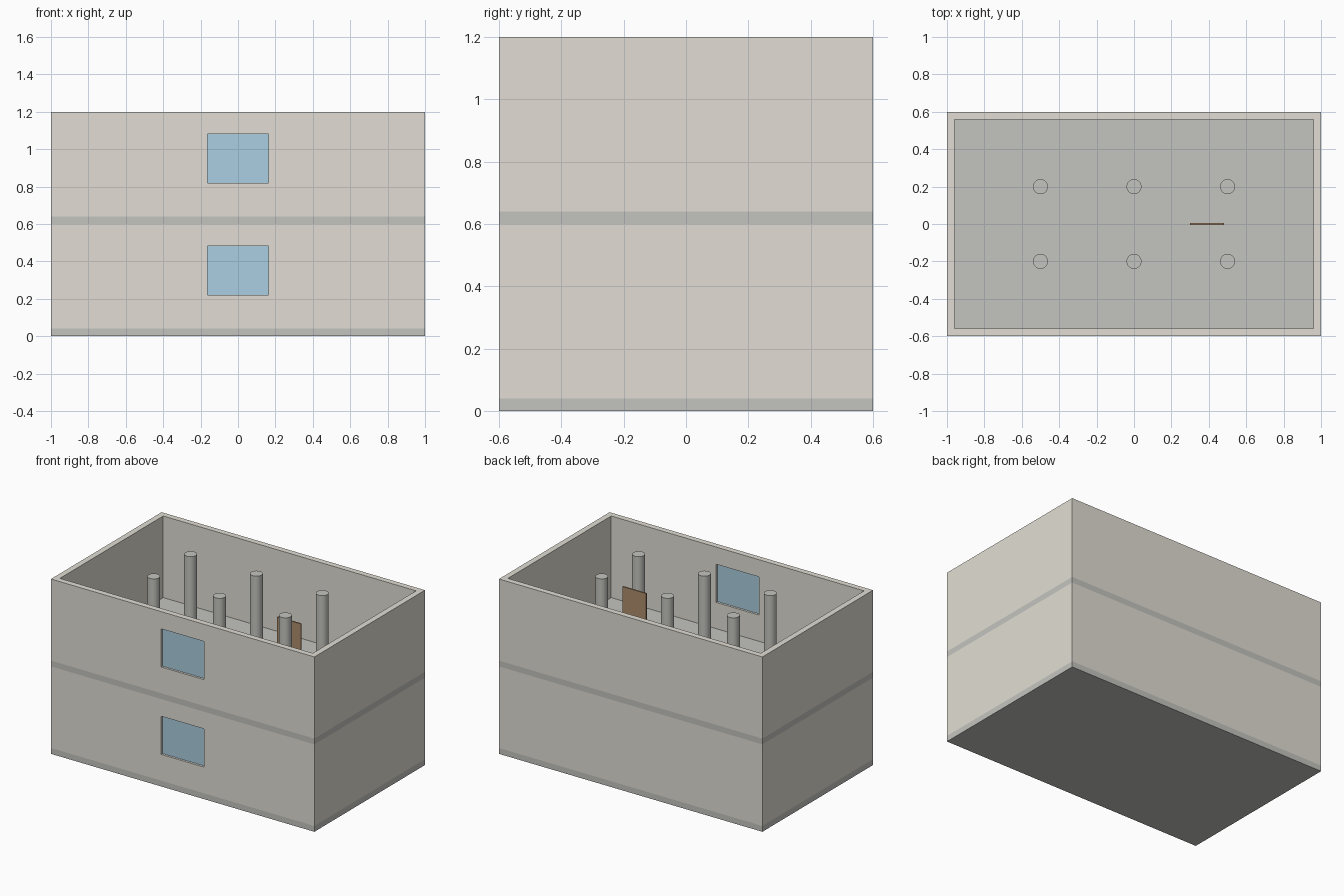
import bpy

if "Cube" in bpy.data.objects:
    bpy.data.objects.remove(bpy.data.objects["Cube"])

W, D = 2.0, 1.2           # footprint
SLAB, WALL = 0.04, 0.04   # thicknesses
STOREY = 0.6


def material(name, rgb):
    m = bpy.data.materials.new(name)
    m.diffuse_color = (*rgb, 1)
    m.use_nodes = True
    m.node_tree.nodes["Principled BSDF"].inputs["Base Color"].default_value = m.diffuse_color
    return m


plaster = material("plaster", (0.76, 0.73, 0.66))
concrete = material("concrete", (0.55, 0.55, 0.52))
glass = material("glass", (0.40, 0.62, 0.75))
wood = material("wood", (0.42, 0.26, 0.15))


def box(name, x, y, z, mat=None):
    """Box from (min, max) ranges on each axis."""
    center = [(a + b) / 2 for a, b in (x, y, z)]
    bpy.ops.mesh.primitive_cube_add(size=1, location=center)
    ob = bpy.context.object
    ob.name = name
    ob.scale = [b - a for a, b in (x, y, z)]
    bpy.ops.object.transform_apply(location=False, rotation=False, scale=True)
    if mat:
        ob.data.materials.append(mat)
    return ob


def cut(target, cutter):
    """Subtract the cutter and remove it."""
    mod = target.modifiers.new("cut", 'BOOLEAN')
    mod.operation = 'DIFFERENCE'
    mod.solver = 'EXACT'
    mod.object = cutter
    bpy.context.view_layer.objects.active = target
    bpy.ops.object.modifier_apply(modifier=mod.name)
    bpy.data.objects.remove(cutter, do_unlink=True)


def column(name, x, y, z0, z1):
    bpy.ops.mesh.primitive_cylinder_add(vertices=32, radius=0.04, depth=z1 - z0,
                                        location=(x, y, (z0 + z1) / 2))
    ob = bpy.context.object
    ob.name = name
    ob.data.materials.append(concrete)
    bpy.ops.object.shade_smooth_by_angle()


for storey, base in (("lower", 0.0), ("upper", STOREY)):
    floor, top = base + SLAB, base + STOREY
    hx, hy = W / 2, D / 2

    # Floor slab
    box(f"{storey}_floor_slab", (-hx, hx), (-hy, hy), (base, floor), concrete)

    # Wall ring with a window opening in the front
    walls = box(f"{storey}_walls", (-hx, hx), (-hy, hy), (floor, top), plaster)
    cut(walls, box("room_cutter", (-hx + WALL, hx - WALL), (-hy + WALL, hy - WALL),
                   (floor - 0.1, top + 0.1)))
    win_x, win_z = (-0.163, 0.163), (base + 0.22, base + 0.482)
    cut(walls, box("window_cutter", win_x, (-hy - 0.1, -hy + 0.1), win_z))

    # Recessed window pane, centred in the wall thickness
    mid = -hy + WALL / 2
    box(f"{storey}_window_pane", win_x, (mid - 0.005, mid + 0.005), win_z, glass)

    # Interior door
    box(f"{storey}_door", (0.30, 0.48), (-0.005, 0.005), (floor, floor + 0.42), wood)

    # Two rows of columns
    for row, y in (("front", -0.2), ("back", 0.2)):
        for i, x in enumerate((-0.5, 0.0, 0.5)):
            column(f"{storey}_{row}_column_{i + 1}", x, y, floor, top)
